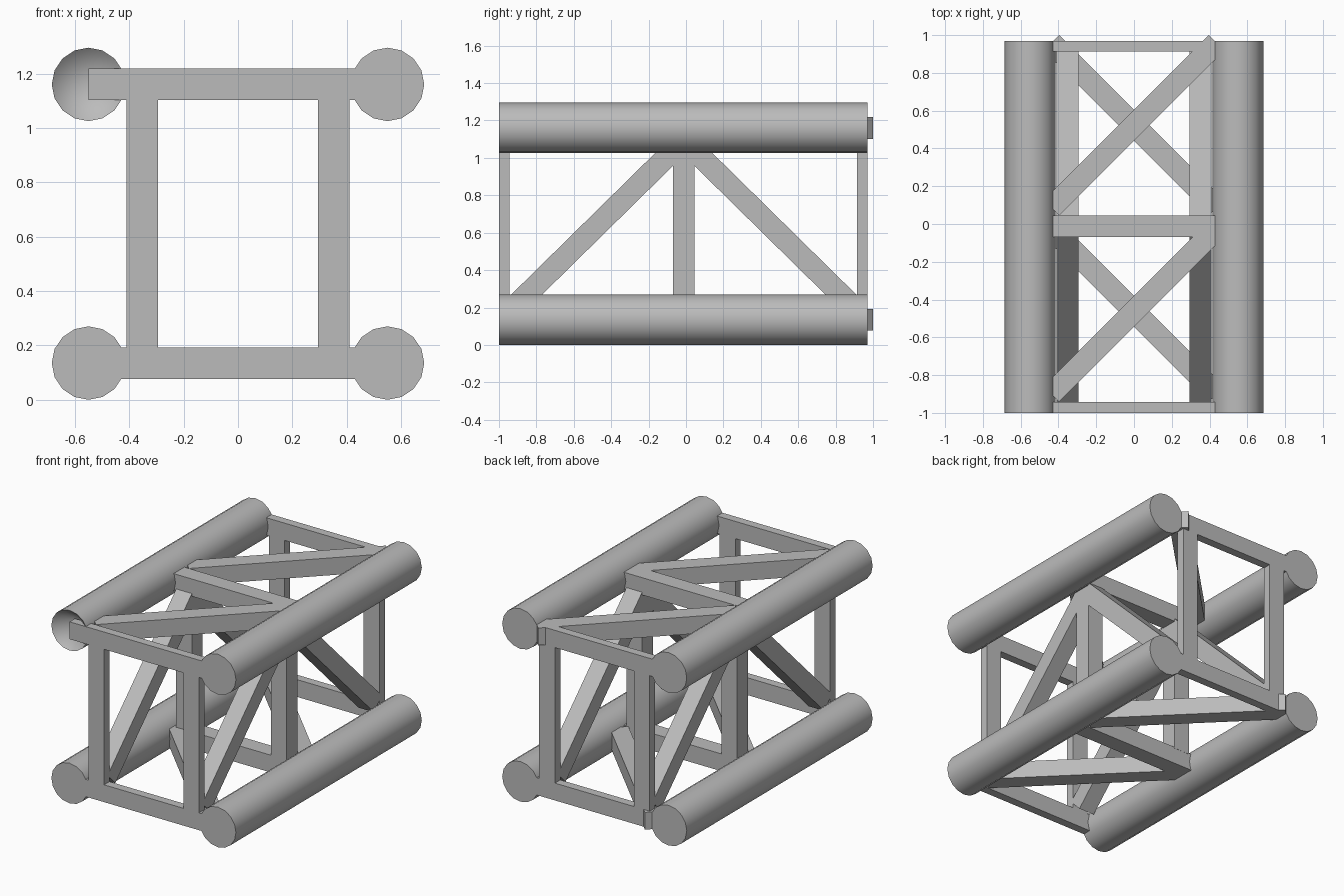
import bpy
import bmesh
import math
from mathutils import Vector, Matrix

cube = bpy.data.objects.get("Cube")
if cube:
    bpy.data.objects.remove(cube, do_unlink=True)

# Single metal colour
metal = bpy.data.materials.new("grey_metal")
metal.use_nodes = True
GREY = (0.5, 0.5, 0.5, 1)
metal.diffuse_color = GREY
metal.node_tree.nodes["Principled BSDF"].inputs["Base Color"].default_value = GREY

FRONT, BACK, MID = -1.0, 0.97, -0.012
LOW, HIGH = 0.135, 1.16        # tube axis heights
TUBE_X, RADIUS = 0.55, 0.135
POST_X = 0.352
WIDE, THIN = 0.116, 0.057      # strut section
HALVES = {"front": -0.463, "back": 0.523}   # centres of the two bays


def finish(name, bm):
    mesh = bpy.data.meshes.new(name)
    bm.normal_update()
    bm.to_mesh(mesh)
    bm.free()
    mesh.materials.append(metal)
    obj = bpy.data.objects.new(name, mesh)
    bpy.context.collection.objects.link(obj)
    return obj


def box(name, centre, size, rotation=Matrix()):
    bm = bmesh.new()
    bmesh.ops.create_cube(bm, size=1)
    matrix = Matrix.Translation(centre) @ rotation @ Matrix.Diagonal((*size, 1))
    bmesh.ops.transform(bm, matrix=matrix, verts=bm.verts)
    return finish(name, bm)


def strut(name, start, end):
    """Square bar between two points."""
    start, end = Vector(start), Vector(end)
    line = end - start
    # Keep two sides aligned with the plane the bar lies in
    side = Vector((0, 0, 1)) if abs(line.z) < 0.01 else Vector((1, 0, 0))
    along = line.normalized()
    rotation = Matrix((side, along, side.cross(along))).transposed().to_4x4()
    return box(name, (start + end) / 2, (WIDE, line.length, WIDE), rotation)


def tube(name, x, z, recessed):
    bm = bmesh.new()
    bmesh.ops.create_cone(bm, cap_ends=True, segments=16, radius1=RADIUS,
                          radius2=RADIUS, depth=BACK - FRONT)
    matrix = Matrix.Translation((x, (FRONT + BACK) / 2, z)) @ Matrix.Rotation(math.pi / 2, 4, "X")
    bmesh.ops.transform(bm, matrix=matrix, verts=bm.verts)
    if recessed:
        cap = min(bm.faces, key=lambda f: f.calc_center_median().y)
        poked = bmesh.ops.poke(bm, faces=[cap])
        poked["verts"][0].co.y += 0.12
    obj = finish(name, bm)
    bpy.ops.object.select_all(action="DESELECT")
    obj.select_set(True)
    bpy.context.view_layer.objects.active = obj
    bpy.ops.object.shade_smooth_by_angle(angle=math.radians(35))


bar_rows = {"front": FRONT + THIN / 2, "middle_front": MID - THIN / 2,
            "middle_back": MID + THIN / 2, "back": BACK - THIN / 2}

for level, z, lean in (("lower", LOW, -1), ("upper", HIGH, 1)):
    # Long chord tubes
    for side, x in (("left", TUBE_X), ("right", -TUBE_X)):
        tube(f"{level}_{side}_tube", x, z, level == "upper" and side == "right")
    # Cross bars
    for row, y in bar_rows.items():
        box(f"{level}_{row}_bar", (0, y, z), (2 * TUBE_X, THIN, WIDE))
    # Flat diagonals, crossing direction between levels
    for half, y in HALVES.items():
        r = 0.437
        strut(f"{level}_{half}_diagonal", (-r, y - lean * r, z), (r, y + lean * r, z))

post_rows = {"front": (FRONT + THIN / 2, THIN), "middle": (MID, WIDE),
             "back": (BACK - THIN / 2, THIN)}

for side, x in (("left", POST_X), ("right", -POST_X)):
    # Upright posts
    for row, (y, depth) in post_rows.items():
        box(f"{side}_{row}_post", (x, y, (LOW + HIGH) / 2), (WIDE, depth, HIGH - LOW - 0.1))
    # Side diagonals meeting at the top of the middle post
    for half, way in (("front", -1), ("back", 1)):
        strut(f"{side}_{half}_side_diagonal", (x, MID + way * 0.91, 0.2),
              (x, MID - way * 0.005, 1.1))
